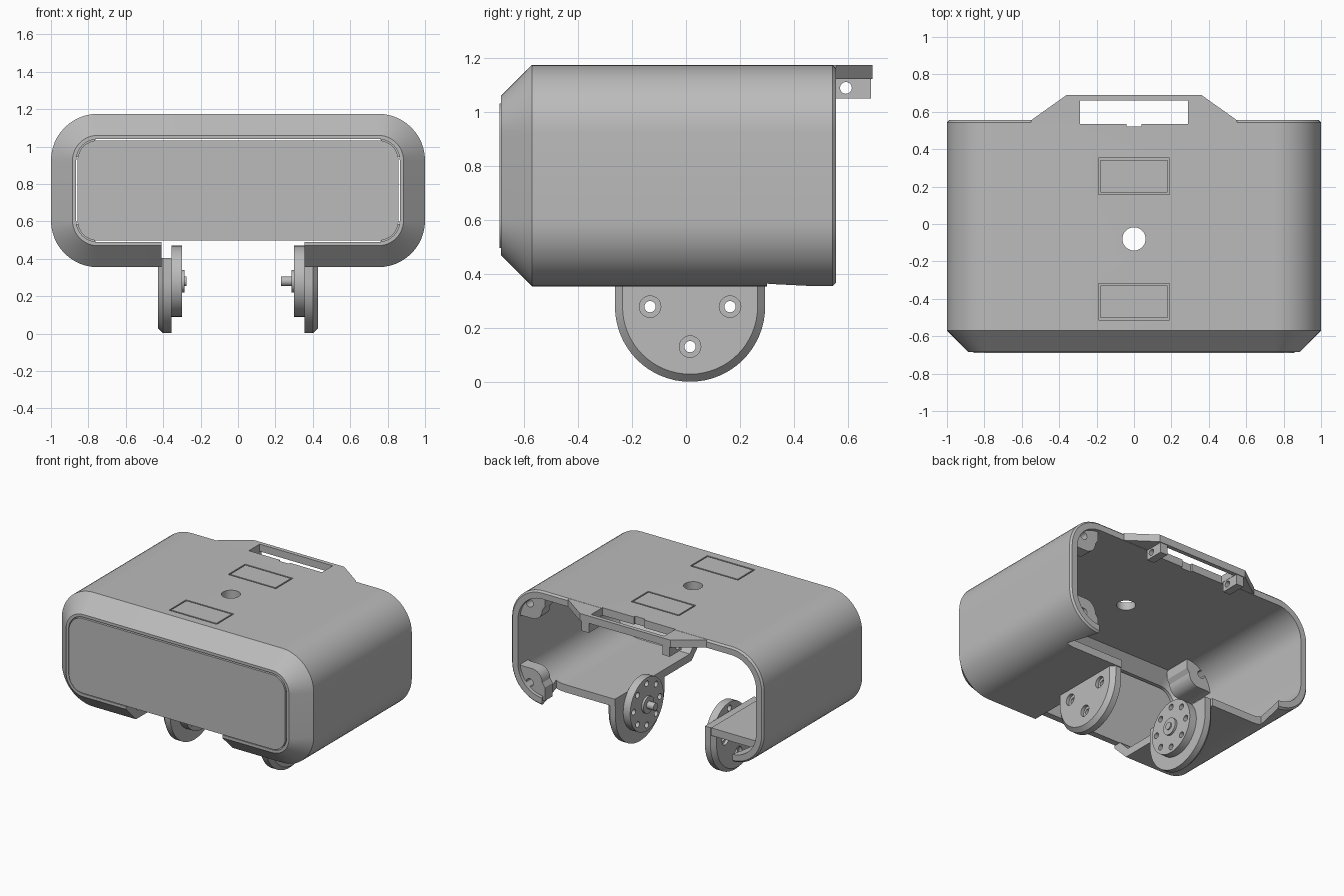
import bpy, bmesh
from math import sin, cos, pi, radians
from mathutils import Vector

cube = bpy.data.objects.get("Cube")
if cube:
    bpy.data.objects.remove(cube, do_unlink=True)

grey = bpy.data.materials.new("matte_grey")
grey.use_nodes = True
grey.diffuse_color = (0.5, 0.5, 0.5, 1)
grey.node_tree.nodes["Principled BSDF"].inputs["Base Color"].default_value = (0.5, 0.5, 0.5, 1)

MID_Z, HALF_X, HALF_Z, RADIUS = 0.765, 1.0, 0.41, 0.25
FLANGE_Y, FLANGE_Z = 0.015, 0.28


def finish(name, bm):
    bmesh.ops.recalc_face_normals(bm, faces=bm.faces)
    mesh = bpy.data.meshes.new(name)
    bm.to_mesh(mesh)
    bm.free()
    mesh.materials.append(grey)
    obj = bpy.data.objects.new(name, mesh)
    bpy.context.collection.objects.link(obj)
    return obj


def loft(name, rings, closed=False):
    """Skin rings of equal length; cap the ends unless the loft closes on itself."""
    bm = bmesh.new()
    rows = [[bm.verts.new(p) for p in ring] for ring in rings]
    n = len(rows[0])
    pairs = list(zip(rows, rows[1:])) + ([(rows[-1], rows[0])] if closed else [])
    for a, b in pairs:
        for i in range(n):
            j = (i + 1) % n
            bm.faces.new((a[i], a[j], b[j], b[i]))
    if not closed:
        bm.faces.new(rows[0])
        bm.faces.new(rows[-1])
    return finish(name, bm)


def prism(name, points, axis, lo, hi):
    """Extrude a 2D outline along an axis."""
    def place(p, d):
        q = list(p)
        q.insert("xyz".index(axis), d)
        return Vector(q)
    return loft(name, [[place(p, d) for p in points] for d in (lo, hi)])


def rect(x0, x1, y0, y1):
    return [(x0, y0), (x1, y0), (x1, y1), (x0, y1)]


def arc(cx, cy, r, start, end, steps):
    return [(cx + r * cos(radians(start + (end - start) * i / steps)),
             cy + r * sin(radians(start + (end - start) * i / steps))) for i in range(steps + 1)]


def disc(cx, cy, r, steps=32):
    return arc(cx, cy, r, 0, 360, steps)[:-1]


def rounded(offset):
    """Body cross-section in x and z, moved inward by offset."""
    r, pts = RADIUS - offset, []
    cx, cz = HALF_X - RADIUS, HALF_Z - RADIUS
    for k, (sx, sz) in enumerate(((1, 1), (-1, 1), (-1, -1), (1, -1))):
        pts += arc(sx * cx, MID_Z + sz * cz, r, 90 * k, 90 * k + 90, 12)
    return pts


def section(offset, y):
    return [Vector((x, y, z)) for x, z in rounded(offset)]


def cut(obj, *cutters):
    bpy.context.view_layer.objects.active = obj
    for c in cutters:
        c.hide_render = True
        mod = obj.modifiers.new("cut", "BOOLEAN")
        mod.operation, mod.solver, mod.object = "DIFFERENCE", "EXACT", c
        bpy.ops.object.modifier_apply(modifier=mod.name)
        bpy.data.objects.remove(c, do_unlink=True)


def smooth(obj):
    bpy.ops.object.select_all(action="DESELECT")
    obj.select_set(True)
    bpy.context.view_layer.objects.active = obj
    bpy.ops.object.shade_smooth_by_angle(angle=radians(25))


# Hollow body with a chamfered front rim
body = loft("body_shell", [section(*s) for s in (
    (0.012, 0.555), (0, 0.543), (0, -0.57), (0.115, -0.685), (0.135, -0.685),
    (0.135, -0.63), (0.055, -0.55), (0.055, 0.555))], closed=True)

# Underside opening and the relieved rear floor edges
cut(body, prism("opening", rect(-0.41, 0.355, -1, 1), "z", 0, 0.505))
for s in (1, -1):
    relief = [(s * x, y) for x, y in ((0.3, 0.3), (0.82, 0.3), (0.72, 0.7), (0.3, 0.7))]
    cut(body, prism("relief", relief, "z", 0.2, 0.5))

# Top hole and two engraved rectangles
cut(body, prism("hole", disc(0, -0.08, 0.062), "z", 1, 1.4))
for y in (-0.415, 0.255):
    outer = prism("groove", rect(-0.19, 0.19, y - 0.097, y + 0.097), "z", 1.162, 1.3)
    cut(outer, prism("land", rect(-0.18, 0.18, y - 0.087, y + 0.087), "z", 1.1, 1.4))
    cut(body, outer)


# Rear latch tab with its window
def window():
    return [prism("window", rect(-0.29, 0.29, 0.535, 0.66), "z", 0.95, 1.4),
            prism("window_notch", rect(-0.04, 0.04, 0.52, 0.56), "z", 0.95, 1.4)]


tab = prism("latch_tab", [(-0.55, 0.555), (-0.36, 0.69), (0.36, 0.69), (0.55, 0.555),
                          (0.55, 0.52), (-0.55, 0.52)], "z", 1.122, 1.174)
cut(body, *window())
cut(tab, *window())
parts = [body, tab]

for s in (1, -1):
    side = "left" if s > 0 else "right"
    # Lug with a cross hole beneath the tab
    a, b = sorted((s * 0.292, s * 0.35))
    lug = prism(side + "_tab_lug", rect(0.55, 0.685, 1.05, 1.13), "x", a, b)
    cut(lug, prism("pin_hole", disc(0.592, 1.09, 0.022, 16), "x", -1, 1))
    parts.append(lug)

    # Corner screw bosses, above and below
    y0, y1 = (0.44, 0.53) if s > 0 else (-0.56, -0.36)
    for t, level in ((1, "upper"), (-1, "lower")):
        shape = arc(0.75, 0.16, 0.225, 0, 90, 10) + [(0.75, 0.29)] + arc(0.85, 0.26, 0.08, 180, 270, 6)
        shape += [(0.93, 0.18)]
        boss = prism(f"{side}_{level}_boss", [(s * x, MID_Z + t * z) for x, z in shape], "y", y0, y1)
        cut(boss, prism("screw_hole", disc(s * 0.87, MID_Z + t * 0.285, 0.028, 16), "y", -1, 1))
        parts.append(boss)

    # Rounded mounting flange, bevelled on its outer edge
    def flange_ring(x, r):
        half = arc(FLANGE_Y, FLANGE_Z, r, 180, 360, 32)
        pts = half + [(FLANGE_Y + r, 0.405), (FLANGE_Y - r, 0.405)]
        return [Vector((s * x, y, z)) for y, z in pts]

    flange = loft(side + "_flange", [flange_ring(0.355, 0.278), flange_ring(0.4, 0.278),
                                     flange_ring(0.428, 0.25)])
    for ang in (0, 180, 270):
        y = FLANGE_Y + 0.148 * cos(radians(ang))
        z = FLANGE_Z + 0.148 * sin(radians(ang))
        bore = sorted((s * 0.405, s * 0.6))
        cut(flange, prism("screw_hole", disc(y, z, 0.021, 16), "x", -1, 1),
            prism("counterbore", disc(y, z, 0.04, 20), "x", *bore))
    parts.append(flange)

    # Servo horn with a ring of holes, hub and shaft
    horn = prism(side + "_horn", disc(FLANGE_Y, FLANGE_Z, 0.19, 48), "x",
                 *sorted((s * 0.3, s * 0.356)))
    for k in range(8):
        y = FLANGE_Y + 0.148 * cos(k * pi / 4)
        z = FLANGE_Z + 0.148 * sin(k * pi / 4)
        cut(horn, prism("horn_hole", disc(y, z, 0.021, 16), "x", -1, 1))
    hub = prism(side + "_hub", disc(FLANGE_Y, FLANGE_Z, 0.06), "x", *sorted((s * 0.285, s * 0.31)))
    tip = 0.23 if s > 0 else 0.275
    shaft = prism(side + "_shaft", disc(FLANGE_Y, FLANGE_Z, 0.026, 20), "x",
                  *sorted((s * tip, s * 0.3)))
    parts += [horn, hub, shaft]

# Front panel set inside the rim with a fine gap
panel = loft("front_panel", [section(0.142, -0.69), section(0.142, -0.645)])
parts.append(panel)

for part in parts:
    smooth(part)
